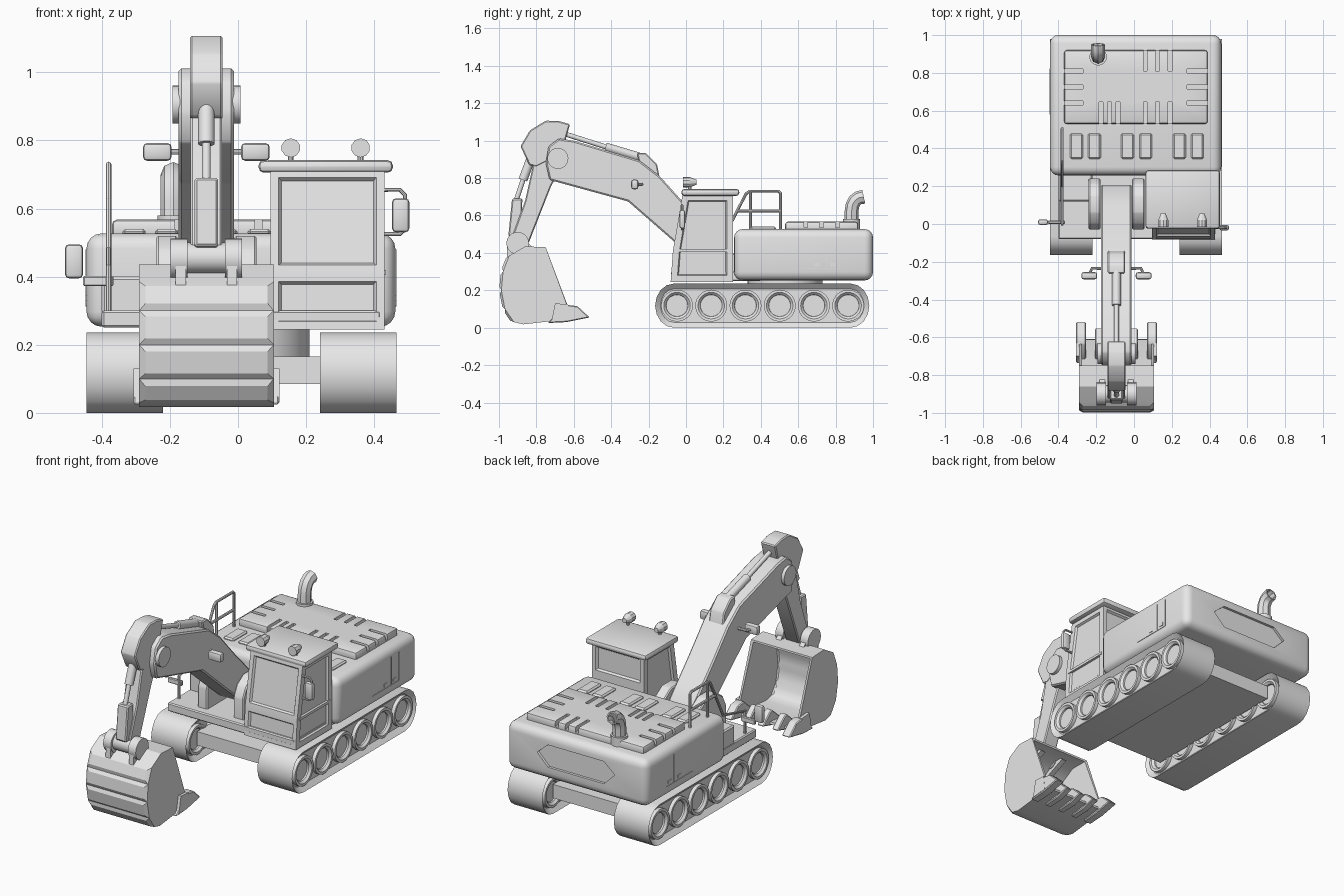
import bpy, bmesh, math
from mathutils import Vector, Matrix

cube = bpy.data.objects.get("Cube")
if cube:
    bpy.data.objects.remove(cube)

grey = bpy.data.materials.new("plain_grey")
grey.use_nodes = True
COLOR = (0.8, 0.8, 0.8, 1)
grey.diffuse_color = COLOR
next(n for n in grey.node_tree.nodes if n.type == 'BSDF_PRINCIPLED').inputs["Base Color"].default_value = COLOR
parts = []
ARM = -0.093  # x of the digging arm


def link(name, data):
    ob = bpy.data.objects.new(name, data)
    bpy.context.collection.objects.link(ob)
    data.materials.append(grey)
    parts.append(ob)
    return ob


def finish(name, bm):
    me = bpy.data.meshes.new(name)
    bm.to_mesh(me)
    bm.free()
    return link(name, me)


def round_edges(bm, r, seg=3):
    if r:
        bmesh.ops.bevel(bm, geom=bm.edges[:], offset=r, segments=seg, profile=0.5,
                        affect='EDGES', clamp_overlap=True)


def add_box(bm, lo, hi):
    lo, hi = Vector(lo), Vector(hi)
    m = Matrix.Translation((lo + hi) / 2) @ Matrix.Diagonal((*(hi - lo), 1))
    bmesh.ops.create_cube(bm, size=1, matrix=m)


def box(name, lo, hi, r=0.0, seg=3):
    bm = bmesh.new()
    add_box(bm, lo, hi)
    round_edges(bm, r, seg)
    return finish(name, bm)


def prism_mesh(pts, x0, x1):
    """Side profile of (y, z) points spread across x; gives mesh, ends, rim faces."""
    bm = bmesh.new()
    a = [bm.verts.new((x0, *p)) for p in pts]
    b = [bm.verts.new((x1, *p)) for p in pts]
    ends = [bm.faces.new(a), bm.faces.new(b)]
    n = len(pts)
    rim = [bm.faces.new((a[i], a[(i + 1) % n], b[(i + 1) % n], b[i])) for i in range(n)]
    bmesh.ops.recalc_face_normals(bm, faces=bm.faces[:])
    return bm, ends, rim


def prism(name, pts, x0, x1, r=0.0, seg=2):
    bm, _, _ = prism_mesh(pts, x0, x1)
    round_edges(bm, r, seg)
    return finish(name, bm)


def inset(bm, faces, width, depth):
    bmesh.ops.inset_individual(bm, faces=faces, thickness=width, depth=depth, use_even_offset=True)


def rod(name, p, q, r, r2=None, sides=20):
    p, q = Vector(p), Vector(q)
    d = q - p
    m = Matrix.Translation((p + q) / 2) @ d.to_track_quat('Z', 'Y').to_matrix().to_4x4()
    bm = bmesh.new()
    bmesh.ops.create_cone(bm, cap_ends=True, segments=sides, radius1=r,
                          radius2=r if r2 is None else r2, depth=d.length, matrix=m)
    return finish(name, bm)


def tube(name, pts, r, caps=True):
    cu = bpy.data.curves.new(name, 'CURVE')
    cu.dimensions = '3D'
    cu.bevel_depth, cu.bevel_resolution, cu.use_fill_caps = r, 2, caps
    sp = cu.splines.new('POLY')
    sp.points.add(len(pts) - 1)
    for pt, co in zip(sp.points, pts):
        pt.co = (*co, 1)
    ob = link(name, cu)
    activate(ob)
    bpy.ops.object.convert(target='MESH')
    return ob


def activate(ob):
    bpy.ops.object.select_all(action='DESELECT')
    ob.select_set(True)
    bpy.context.view_layer.objects.active = ob


def modify(ob, kind, **settings):
    mod = ob.modifiers.new(kind, kind)
    for key, value in settings.items():
        setattr(mod, key, value)
    activate(ob)
    bpy.ops.object.modifier_apply(modifier=mod.name)


def carve(ob, cutter):
    modify(ob, 'BOOLEAN', object=cutter, operation='DIFFERENCE', solver='EXACT')
    parts.remove(cutter)
    bpy.data.objects.remove(cutter)


# Tracks and wheels
def arc(cy, start):
    angles = [math.radians(start + 180 * i / 8) for i in range(9)]
    return [(cy + 0.1 * math.cos(t), 0.118 + 0.118 * math.sin(t)) for t in angles]


for side, x0, x1 in (("right", -0.445, -0.22), ("left", 0.24, 0.465)):
    bm, ends, _ = prism_mesh(arc(0.88, -90) + arc(-0.065, 90), x0, x1)
    inset(bm, ends, 0.028, -0.025)
    finish(side + "_track", bm)
    for i in range(6):
        y = -0.048 + 0.183 * i
        wheel = rod(f"{side}_wheel", (x0 + 0.004, y, 0.118), (x1 - 0.004, y, 0.118), 0.085, sides=28)
        bm = bmesh.new()
        bm.from_mesh(wheel.data)
        caps = [f for f in bm.faces if len(f.verts) > 4]
        inset(bm, caps, 0.014, 0)
        inset(bm, caps, 0.012, -0.012)
        inset(bm, caps, 0.003, -0.025)
        bm.to_mesh(wheel.data)
        bm.free()

# Chassis, turntable and deck
box("chassis", (-0.23, -0.05, 0.085), (0.25, 0.87, 0.165))
rod("turntable", (0.01, 0.53, 0.15), (0.01, 0.53, 0.27), 0.2, sides=40)
box("deck", (-0.4, -0.08, 0.25), (0.42, 0.4, 0.3), 0.006, 1)
box("deck_step", (-0.4, 0.12, 0.29), (-0.22, 0.3, 0.4), 0.008, 1)

# Engine housing with a recessed rear panel
housing = box("engine_housing", (-0.445, 0.257, 0.253), (0.462, 1.0, 0.527), 0.045, 4)
bm = bmesh.new()
panel = [(-0.24, 0.4), (-0.17, 0.46), (0.19, 0.46), (0.26, 0.4), (0.19, 0.33), (-0.17, 0.33)]
rear = [bm.verts.new((x, 0.985, z)) for x, z in panel]
face = bm.faces.new(rear)
top = bmesh.ops.extrude_face_region(bm, geom=[face])["geom"]
bmesh.ops.translate(bm, vec=(0, 0.1, 0), verts=[v for v in top if isinstance(v, bmesh.types.BMVert)])
bmesh.ops.recalc_face_normals(bm, faces=bm.faces[:])
carve(housing, finish("panel_cutter", bm))

# Hood with vent slots along its edges
hood = box("hood", (-0.37, 0.53, 0.51), (0.39, 0.92, 0.567), 0.014, 2)
bm = bmesh.new()
for y in (0.64, 0.725, 0.81):
    for x0, x1 in ((-0.4, -0.27), (0.28, 0.42)):
        add_box(bm, (x0, y - 0.01, 0.535), (x1, y + 0.01, 0.6))
for x in (-0.175, -0.13, -0.085, 0.06, 0.125, 0.19):
    add_box(bm, (x - 0.01, 0.5, 0.535), (x + 0.01, 0.645, 0.6))
    if x > 0:
        add_box(bm, (x - 0.01, 0.81, 0.535), (x + 0.01, 0.95, 0.6))
carve(hood, finish("slot_cutter", bm))
for x in (-0.305, -0.21, -0.035, 0.062, 0.24, 0.335):
    box("deck_pad", (x - 0.034, 0.345, 0.52), (x + 0.034, 0.48, 0.54), 0.008, 1)

# Side door seams and latches
for x in (-0.445, 0.462):
    def plate(name, y0, y1, z0, z1):
        box(name, (x - 0.003, y0, z0), (x + 0.003, y1, z1))
    plate("door_seam", 0.58, 0.82, 0.313, 0.317)
    for y in (0.75, 0.82):
        plate("door_seam", y - 0.002, y + 0.002, 0.313, 0.48)
    for y in (0.7, 0.785):
        plate("latch", y - 0.015, y + 0.015, 0.328, 0.345)

# Exhaust
stack = tube("exhaust", [(-0.19, *p) for p in ((0.885, 0.51), (0.885, 0.62), (0.89, 0.655),
             (0.903, 0.68), (0.922, 0.694), (0.95, 0.7))], 0.037, False)
modify(stack, 'SOLIDIFY', thickness=0.008)
rod("exhaust_base", (-0.19, 0.885, 0.52), (-0.19, 0.885, 0.58), 0.046)

# Cab with recessed windows and door
bm, ends, rim = prism_mesh([(-0.082, 0.245), (-0.07, 0.41), (-0.018, 0.715), (0.252, 0.715),
                            (0.252, 0.53), (0.252, 0.245)], 0.095, 0.43)
inset(bm, ends, 0.034, 0)
inset(bm, ends, 0.006, -0.012)
inset(bm, [rim[0], rim[1], rim[3]], 0.024, 0)
inset(bm, [rim[0], rim[1], rim[3]], 0.008, -0.012)
finish("cab", bm)
box("cab_roof", (0.06, -0.025, 0.705), (0.455, 0.285, 0.742), 0.016, 2)
box("door_rail", (0.42, -0.05, 0.405), (0.434, 0.235, 0.42))
for x in (0.155, 0.36):
    rod("roof_lamp_stem", (x, 0.02, 0.735), (x, 0.02, 0.765), 0.009, sides=10)
    rod("roof_lamp", (x, -0.015, 0.778), (x, 0.02, 0.778), 0.028, sides=10)
    rod("roof_lamp_back", (x, 0.02, 0.778), (x, 0.055, 0.778), 0.028, 0.014, sides=10)

# Mirrors and handrail
tube("left_mirror_arm", [(0.42, -0.02, 0.655), (0.475, -0.02, 0.655), (0.49, -0.02, 0.64),
     (0.49, -0.02, 0.54), (0.475, -0.02, 0.525), (0.42, -0.02, 0.525)], 0.006)
box("left_mirror", (0.452, -0.035, 0.53), (0.503, -0.005, 0.63), 0.012, 2)
box("right_mirror_arm", (-0.455, 0.0, 0.372), (-0.365, 0.018, 0.402), 0.004, 1)
box("right_mirror", (-0.508, -0.005, 0.395), (-0.455, 0.025, 0.495), 0.012, 2)
RAIL = -0.38
for name, pts in (("top_rail", [(0.505, 0.52), (0.505, 0.72), (0.495, 0.73), (0.34, 0.73),
                                (0.32, 0.715), (0.2, 0.48), (0.0, 0.43), (0.0, 0.29)]),
                  ("middle_rail", [(0.505, 0.625), (0.27, 0.625)]),
                  ("rail_post", [(0.345, 0.52), (0.345, 0.73)])):
    tube(name, [(RAIL, *p) for p in pts], 0.008)

# Boom with its mounts and end pin
for x0, x1 in ((-0.24, -0.178), (-0.01, 0.055)):
    prism("boom_mount", [(-0.03, 0.28), (-0.03, 0.42), (0.0, 0.48), (0.06, 0.52), (0.15, 0.52),
                         (0.21, 0.48), (0.24, 0.42), (0.24, 0.28)], x0, x1, 0.006, 1)
prism("boom", [(-0.73, 0.79), (-0.31, 0.675), (-0.075, 0.47), (0.08, 0.34), (0.18, 0.35),
               (0.21, 0.43), (0.1, 0.55), (-0.01, 0.665), (-0.14, 0.81), (-0.25, 0.895),
               (-0.6, 1.0), (-0.68, 1.012), (-0.735, 0.97), (-0.75, 0.88)],
      ARM - 0.081, ARM + 0.081, 0.008, 1)
prism("boom_cylinder_mount", [(-0.25, 0.87), (-0.262, 0.935), (-0.215, 0.935), (-0.155, 0.875),
                              (-0.138, 0.79)], ARM - 0.046, ARM + 0.046, 0.006, 1)
rod("boom_end_pin", (ARM - 0.1, -0.685, 0.905), (ARM + 0.1, -0.685, 0.905), 0.056, sides=24)
rod("stick_cylinder", (ARM, -0.24, 0.91), (ARM, -0.43, 0.967), 0.023)
rod("stick_piston", (ARM, -0.42, 0.964), (ARM, -0.66, 1.04), 0.013)
for s in (-1, 1):
    tube("boom_lamp_arm", [(ARM + s * 0.07, -0.235, 0.766), (ARM + s * 0.13, -0.235, 0.766),
                           (ARM + s * 0.145, -0.27, 0.766)], 0.008)
    c = ARM + s * 0.144
    box("boom_lamp", (c - 0.042, -0.293, 0.74), (c + 0.042, -0.255, 0.792), 0.012, 2)

# Stick, bucket cylinder and joint
prism("stick_head", [(-0.885, 0.97), (-0.835, 1.055), (-0.75, 1.107), (-0.68, 1.105), (-0.62, 1.088),
                     (-0.645, 1.0), (-0.72, 0.9), (-0.8, 0.86), (-0.838, 0.87)],
      ARM - 0.048, ARM + 0.048, 0.006, 1)
prism("stick", [(-0.8, 0.95), (-0.65, 0.98), (-0.635, 0.9), (-0.72, 0.76), (-0.85, 0.43),
                (-0.91, 0.42), (-0.925, 0.5), (-0.86, 0.68)], ARM - 0.046, ARM + 0.046, 0.006, 1)
rod("bucket_cylinder", (ARM, -0.82, 0.93), (ARM, -0.872, 0.79), 0.024)
rod("bucket_piston", (ARM, -0.868, 0.8), (ARM, -0.915, 0.66), 0.013)
prism("bucket_link", [(-0.93, 0.69), (-0.875, 0.69), (-0.88, 0.47), (-0.95, 0.49)],
      ARM - 0.034, ARM + 0.034, 0.006, 1)
rod("bucket_pin", (ARM - 0.1, -0.9, 0.455), (ARM + 0.1, -0.9, 0.455), 0.045)
for s in (-1, 1):
    rod("bucket_pin_boss", (ARM + s * 0.055, -0.9, 0.452), (ARM + s * 0.105, -0.9, 0.452), 0.06, sides=24)
    c = ARM + s * 0.075
    prism("bucket_ear", [(-0.955, 0.45), (-0.85, 0.46), (-0.8, 0.41), (-0.96, 0.34)], c - 0.015, c + 0.015)

# Hollow bucket with raised ribs
bm, ends, rim = prism_mesh([(-0.75, 0.43), (-0.86, 0.435), (-0.945, 0.385), (-0.978, 0.3), (-0.987, 0.2),
                            (-0.968, 0.1), (-0.92, 0.03), (-0.87, 0.018), (-0.61, 0.048)], -0.29, 0.105)
bmesh.ops.delete(bm, geom=[rim[-1]], context='FACES_ONLY')
inset(bm, rim[2:6], 0.018, 0.012)
bucket = finish("bucket", bm)
modify(bucket, 'SOLIDIFY', thickness=0.018, offset=-1)

# Bucket teeth
for i in range(5):
    x = ARM + (i - 2) * 0.094
    w = 0.026 if i in (0, 4) else 0.02
    tip = -0.515 if i in (0, 4) else -0.55
    prism("bucket_tooth", [(-0.74, 0.025), (-0.64, 0.03), (tip, 0.055), (tip - 0.065, 0.115),
                           (-0.635, 0.122), (-0.7, 0.065)], x - w, x + w, 0.005, 1)
for x in (-0.298, 0.113):
    prism("side_cutter", [(-0.72, 0.03), (-0.62, 0.04), (-0.63, 0.125), (-0.7, 0.13)], x - 0.009, x + 0.009)

# Smooth rounded faces, keep hard edges
bpy.ops.object.select_all(action='DESELECT')
for ob in parts:
    ob.select_set(True)
bpy.context.view_layer.objects.active = parts[0]
bpy.ops.object.shade_smooth_by_angle(angle=math.radians(32))
